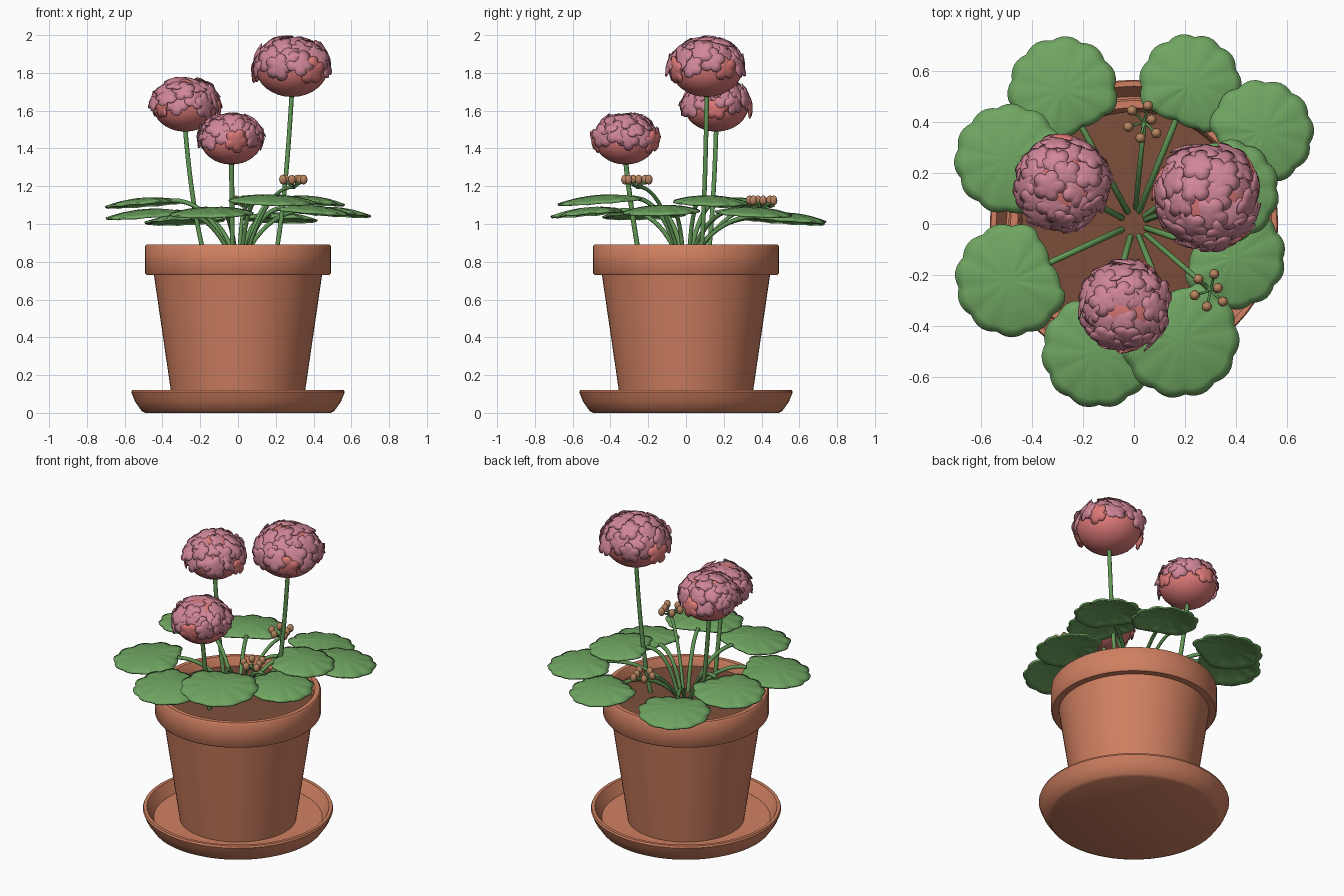
import bpy, bmesh, math, random
from mathutils import Vector, Matrix

if "Cube" in bpy.data.objects:
    bpy.data.objects.remove(bpy.data.objects["Cube"])

random.seed(4)


def material(name, r, g, b):
    lin = [((c / 255 + 0.055) / 1.055) ** 2.4 for c in (r, g, b)]
    m = bpy.data.materials.new(name)
    m.diffuse_color = (*lin, 1)
    m.use_nodes = True
    m.node_tree.nodes["Principled BSDF"].inputs["Base Color"].default_value = m.diffuse_color
    return m


TERRA = material("terracotta", 208, 128, 97)
SOIL = material("soil brown", 124, 78, 58)
LEAF = material("leaf green", 112, 166, 98)
STEM = material("stem green", 98, 152, 86)
PETAL = material("petal mauve pink", 208, 134, 152)
CORE = material("salmon pink", 222, 122, 120)
BUD = material("bud tan", 182, 132, 96)


def finish(name, bm, mats, angle=40):
    me = bpy.data.meshes.new(name)
    bm.to_mesh(me)
    bm.free()
    ob = bpy.data.objects.new(name, me)
    bpy.context.collection.objects.link(ob)
    for m in mats:
        me.materials.append(m)
    bpy.ops.object.select_all(action='DESELECT')
    ob.select_set(True)
    bpy.context.view_layer.objects.active = ob
    bpy.ops.object.shade_smooth_by_angle(angle=math.radians(angle))
    return ob


def lathe(name, profile, mat, seg=56):
    bm = bmesh.new()
    vs = [bm.verts.new((r, 0, z)) for r, z in profile]
    es = [bm.edges.new(p) for p in zip(vs, vs[1:])]
    bmesh.ops.spin(bm, geom=vs + es, axis=(0, 0, 1), cent=(0, 0, 0),
                   angle=2 * math.pi, steps=seg)
    bmesh.ops.remove_doubles(bm, verts=bm.verts, dist=1e-4)
    bmesh.ops.recalc_face_normals(bm, faces=bm.faces)
    return finish(name, bm, [mat])


def tubes(name, paths, radius, mat):
    """Quadratic arcs (start, control, end) as round tubes."""
    cu = bpy.data.curves.new(name, 'CURVE')
    cu.dimensions = '3D'
    cu.bevel_depth = radius
    cu.bevel_resolution = 2
    cu.use_fill_caps = True
    for path in paths:
        a, b, c = map(Vector, path)
        sp = cu.splines.new('POLY')
        sp.points.add(10)
        for i in range(11):
            t = i / 10
            p = a * (1 - t) ** 2 + b * 2 * t * (1 - t) + c * t * t
            sp.points[i].co = (*p, 1)
    ob = bpy.data.objects.new(name, cu)
    bpy.context.collection.objects.link(ob)
    cu.materials.append(mat)
    bpy.ops.object.select_all(action='DESELECT')
    ob.select_set(True)
    bpy.context.view_layer.objects.active = ob
    bpy.ops.object.convert(target='MESH')
    bpy.ops.object.shade_smooth_by_angle(angle=math.radians(50))


# saucer, pot and soil
lathe("saucer", [(0, 0), (0.49, 0), (0.51, 0.01), (0.545, 0.06), (0.565, 0.11),
                 (0.56, 0.122), (0.54, 0.122), (0.5, 0.05), (0, 0.045)], TERRA)
lathe("pot", [(0, 0.045), (0.345, 0.045), (0.445, 0.73), (0.484, 0.73), (0.492, 0.74),
              (0.492, 0.882), (0.484, 0.892), (0.456, 0.892), (0.448, 0.882),
              (0.435, 0.78), (0, 0.78)], TERRA)
lathe("soil", [(0, 0.85), (0.25, 0.846), (0.44, 0.835), (0.435, 0.79)], SOIL)


# leaves: x, y, height, radius
LEAVES = [(-0.28, 0.52, 1.03, .215), (-0.49, 0.255, 1.12, .215), (-0.48, -0.22, 1.06, .222),
          (-0.14, -0.50, 1.07, .222), (0.18, -0.45, 1.135, .232), (0.39, -0.13, 1.08, .205),
          (0.50, 0.36, 1.07, .205), (0.22, 0.545, 1.04, .2), (0.37, 0.13, 1.13, .2)]


def make_leaf(i, x, y, z, R):
    bm = bmesh.new()
    n, rings = 66, (0.3, 0.6, 0.85, 1.0)
    centre = bm.verts.new((0, 0, 0.02))
    prev = None
    for f in rings:
        row = []
        for k in range(n):
            a = 2 * math.pi * k / n
            # scalloped outline, cut short towards the stalk (local -x)
            r = R * (1 + f ** 4 * (0.06 * abs(math.cos(5.5 * a)) - 0.05))
            if math.cos(a) < -0.78:
                r = min(r, f * R * 2) * 0.78 / -math.cos(a)
            h = 0.02 - 0.035 * f * f + 0.004 * f * abs(math.cos(5.5 * a))
            row.append(bm.verts.new((r * f * math.cos(a), r * f * math.sin(a), h)))
        for k in range(n):
            j = (k + 1) % n
            if prev:
                bm.faces.new((prev[k], row[k], row[j], prev[j]))
            else:
                bm.faces.new((centre, row[k], row[j]))
        prev = row
    yaw = math.atan2(y, x)
    bm.transform(Matrix.Translation((x, y, z)) @ Matrix.Rotation(yaw, 4, 'Z')
                 @ Matrix.Rotation(0.08, 4, 'Y'))
    ob = finish(f"leaf_{i}", bm, [LEAF])
    mod = ob.modifiers.new("thickness", 'SOLIDIFY')
    mod.thickness = 0.01
    d = Vector((x, y)).normalized()
    base = Vector((x, y)) - d * R * 0.74
    return ((d.x * 0.05, d.y * 0.05, 0.84), (base.x * 0.45, base.y * 0.45, z + 0.01),
            (base.x, base.y, z + 0.004))


tubes("leaf_stalks", [make_leaf(i, *l) for i, l in enumerate(LEAVES)], 0.012, STEM)


# flower heads: centre, core radius, stem root
HEADS = [((0.285, 0.11, 1.83), 0.192, (0.2, 0.08, 0.84)),
         ((-0.28, 0.16, 1.63), 0.172, (-0.18, 0.12, 0.84)),
         ((-0.035, -0.32, 1.45), 0.165, (-0.03, -0.25, 0.84))]


def make_head(i, c, R):
    c = Vector(c)
    squash = Vector((1, 1, 0.82))
    bm = bmesh.new()
    bmesh.ops.create_uvsphere(bm, u_segments=28, v_segments=16, radius=R)
    bm.transform(Matrix.Translation(c) @ Matrix.Diagonal((*squash, 1)))
    finish(f"flower_core_{i}", bm, [CORE])
    # five-lobed florets spiralling over the upper part
    bm = bmesh.new()
    count = 32
    for k in range(count):
        u = 1 - 1.1 * (k + 0.4) / count
        a = k * 2.39996 + i
        s = math.sqrt(1 - u * u)
        d = Vector((s * math.cos(a), s * math.sin(a), u))
        pos = c + d * squash * R * random.uniform(1.05, 1.12)
        pos.z -= 0.006
        nrm = Vector((d.x, d.y, d.z / 0.82)) + Vector([random.uniform(-.2, .2) for _ in 'xyz'])
        mat = (Matrix.Translation(pos) @ nrm.to_track_quat('Z', 'Y').to_matrix().to_4x4()
               @ Matrix.Rotation(random.uniform(0, 6), 4, 'Z'))
        size = R * random.uniform(0.35, 0.42)
        mid = bm.verts.new(mat @ Vector((0, 0, 0.002)))
        prev = None
        for f in (0.55, 1.0):
            row = []
            for j in range(30):
                t = 2 * math.pi * j / 30
                r = f * size * (1 - f * 0.3 * (1 - abs(math.cos(2.5 * t)) ** 0.6))
                h = -0.014 * f * f * R / 0.19
                row.append(bm.verts.new(mat @ Vector((r * math.cos(t), r * math.sin(t), h))))
            for j in range(30):
                n = (j + 1) % 30
                fc = bm.faces.new((prev[j], row[j], row[n], prev[n]) if prev
                                  else (mid, row[j], row[n]))
                fc.material_index = 1 if u < 0.0 else 0
            prev = row
    ob = finish(f"florets_{i}", bm, [PETAL, CORE])
    ob.modifiers.new("thickness", 'SOLIDIFY').thickness = 0.005


for i, (c, R, root) in enumerate(HEADS):
    make_head(i, c, R)
tubes("flower_stems", [(root, (c[0] * 0.88, c[1] * 0.92, 1.1), (c[0], c[1], c[2] - R * 0.7))
                       for c, R, root in HEADS], 0.013, STEM)


# bud clusters on arching stalks
stalks, twigs = [], []
bm = bmesh.new()
for x, y, z in ((0.30, -0.26, 1.235), (0.04, 0.40, 1.125)):
    hub = (x, y, z - 0.04)
    stalks.append(((x * 0.15, y * 0.15, 0.84), (x * 0.55, y * 0.55, z - 0.02), hub))
    for k in range(6):
        a = k * math.pi / 3 + 0.3
        r = 0.065 if k else 0.03
        p = Vector((x + r * math.cos(a), y + r * math.sin(a), z))
        bmesh.ops.create_uvsphere(bm, u_segments=12, v_segments=8, radius=0.02,
                                  matrix=Matrix.Translation(p) @ Matrix.Diagonal((1, 1, 1.3, 1)))
        twigs.append((hub, (Vector(hub) + p) / 2 - Vector((0, 0, 0.008)), p))
finish("buds", bm, [BUD])
tubes("bud_stalks", stalks, 0.01, STEM)
tubes("bud_twigs", twigs, 0.005, STEM)
